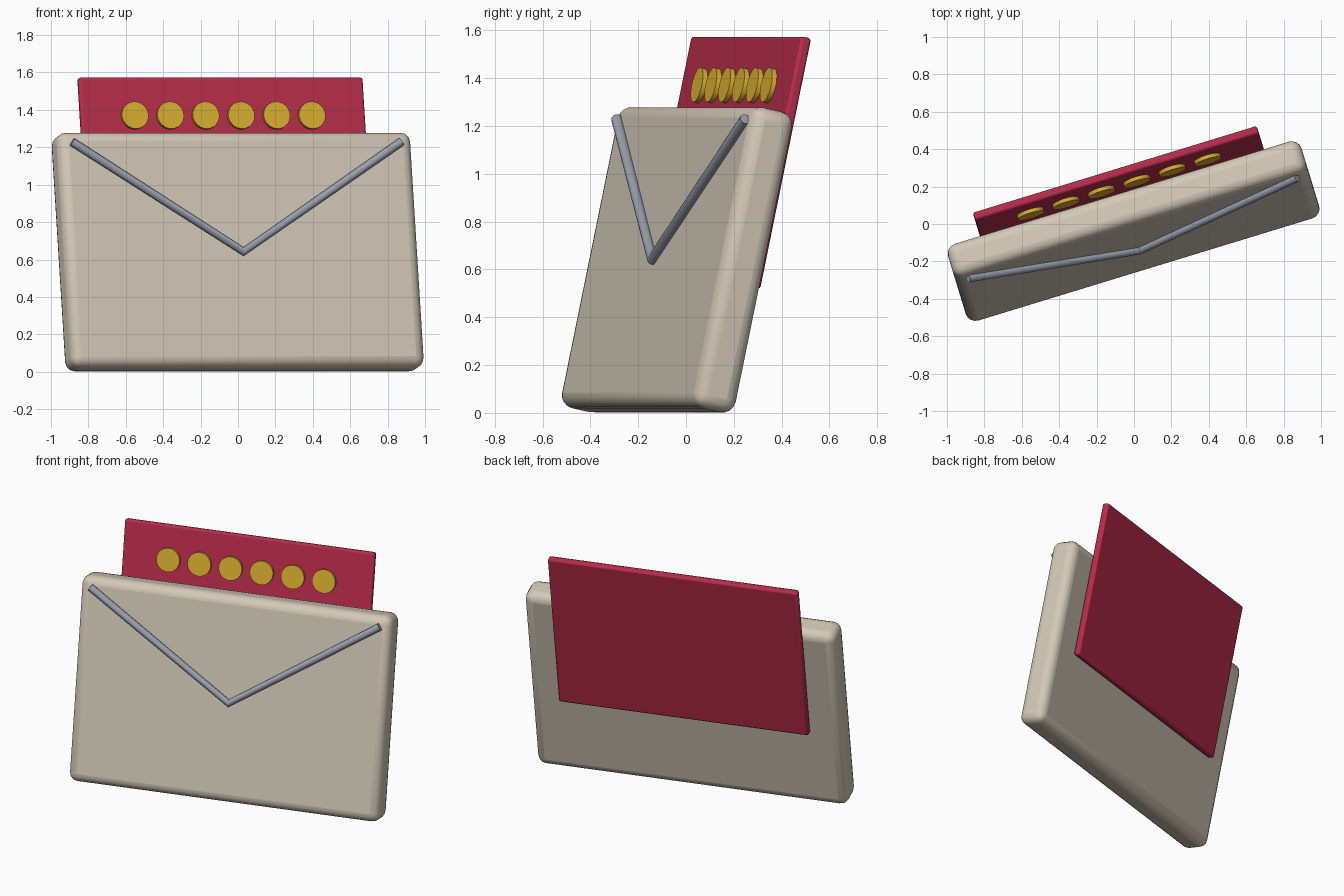
import bpy, math
from mathutils import Matrix, Vector

if "Cube" in bpy.data.objects:
    bpy.data.objects.remove(bpy.data.objects["Cube"])

# Shared pose: turned about z, leaning back; local axes are width, depth, height
POSE = (Matrix.Translation((-0.002, -0.038, 0.64))
        @ Matrix.Rotation(math.radians(17), 4, 'Z')
        @ Matrix.Rotation(math.radians(-12), 4, 'X'))


def material(name, rgb):
    m = bpy.data.materials.new(name)
    m.diffuse_color = (*rgb, 1)
    m.use_nodes = True
    m.node_tree.nodes["Principled BSDF"].inputs["Base Color"].default_value = m.diffuse_color
    return m


PAPER = material("paper", (0.64, 0.58, 0.47))
RED = material("red", (0.48, 0.025, 0.07))
GOLD = material("gold", (0.70, 0.43, 0.03))
STEEL = material("steel", (0.33, 0.36, 0.43))


def finish(ob, name, mat, local=Matrix()):
    ob.name = name
    ob.data.materials.append(mat)
    ob.matrix_world = POSE @ local
    bpy.ops.object.shade_smooth_by_angle(angle=math.radians(40))


def rounded_box(name, size, centre, radius, segments, mat):
    bpy.ops.mesh.primitive_cube_add(size=1)
    ob = bpy.context.object
    ob.data.transform(Matrix.Diagonal((*size, 1)))
    finish(ob, name, mat, Matrix.Translation(centre))
    bev = ob.modifiers.new("round", 'BEVEL')
    bev.width = radius
    bev.segments = segments
    return ob


# Envelope body and the card standing behind it
rounded_box("envelope_body", (1.976, 0.188, 1.286), (0, 0, 0), 0.055, 4, PAPER)
rounded_box("card", (1.588, 0.045, 1.072), (0, 0.125, 0.442), 0.012, 2, RED)

# Row of round studs along the top of the card
for i in range(6):
    bpy.ops.mesh.primitive_cylinder_add(vertices=32, radius=0.074, depth=0.04)
    finish(bpy.context.object, f"stud_{i + 1}", GOLD,
           Matrix.Translation((-0.004 + (i - 2.5) * 0.198, 0.102, 0.766))
           @ Matrix.Rotation(math.pi / 2, 4, 'X'))

# V-shaped flap seam: a mitred round rod on the front
curve = bpy.data.curves.new("flap_seam", 'CURVE')
curve.dimensions = '3D'
curve.bevel_depth = 0.023
curve.bevel_resolution = 4
curve.use_fill_caps = True
spline = curve.splines.new('POLY')
spline.points.add(2)
for p, (x, z) in zip(spline.points, [(-0.92, 0.58), (0, -0.02), (0.92, 0.58)]):
    p.co = (x, -0.105, z, 1)
seam = bpy.data.objects.new("flap_seam", curve)
bpy.context.collection.objects.link(seam)
bpy.ops.object.select_all(action='DESELECT')
seam.select_set(True)
bpy.context.view_layer.objects.active = seam
bpy.ops.object.convert(target='MESH')
finish(bpy.context.object, "flap_seam", STEEL)
